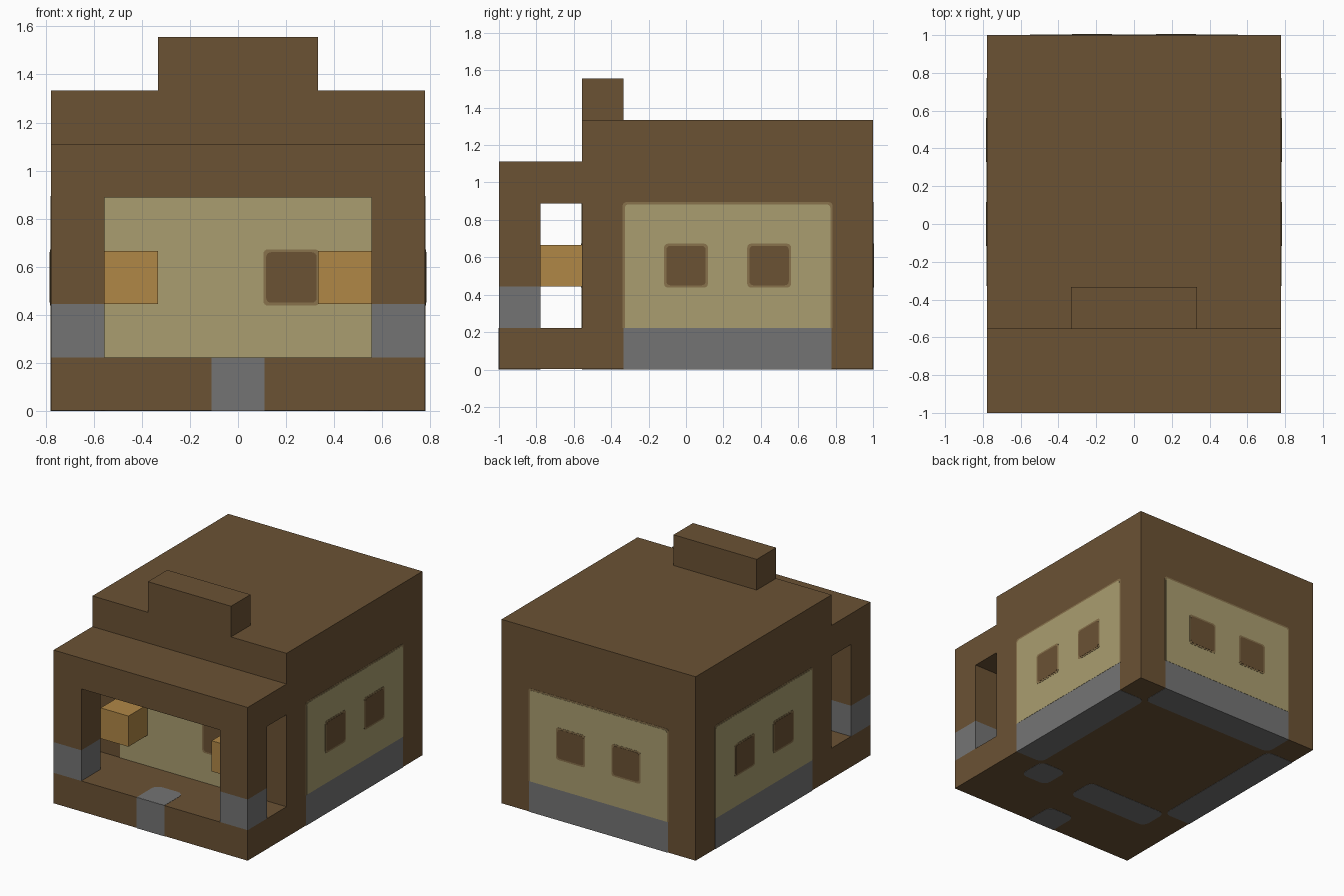
import bpy, bmesh, math

U = 2 / 9          # one building block
T = 0.0015         # thickness step of painted plates
ROUND = 0.02       # corner radius of painted panels
HALO = 0.006       # half width of the soft trim line

cube = bpy.data.objects.get("Cube")
if cube:
    bpy.data.objects.remove(cube, do_unlink=True)


def material(name, rgb):
    lin = [((c / 255 + 0.055) / 1.055) ** 2.4 for c in rgb] + [1]
    m = bpy.data.materials.new(name)
    m.use_nodes = True
    m.diffuse_color = lin
    bsdf = m.node_tree.nodes["Principled BSDF"]
    bsdf.inputs["Base Color"].default_value = lin
    bsdf.inputs["Roughness"].default_value = 0.9
    return m


WOOD = material("dark wood", (107, 82, 52))
PLASTER = material("pale plaster", (170, 158, 112))
STONE = material("grey stone", (116, 116, 116))
ORANGE = material("orange wood", (176, 135, 70))
TRIM = material("olive trim", (136, 114, 76))


def finish(name, bm, mat):
    bmesh.ops.recalc_face_normals(bm, faces=bm.faces)
    mesh = bpy.data.meshes.new(name)
    bm.to_mesh(mesh)
    bm.free()
    mesh.materials.append(mat)
    bpy.context.collection.objects.link(bpy.data.objects.new(name, mesh))


def box(name, xs, ys, zs, mat):
    """Box from ranges in blocks."""
    bm = bmesh.new()
    bmesh.ops.create_cube(bm, size=1)
    for v in bm.verts:
        for i, (lo, hi) in enumerate((xs, ys, zs)):
            v.co[i] = (hi if v.co[i] > 0 else lo) * U
        v.co.z = max(v.co.z, T)
    finish(name, bm, mat)


def plate(name, axis, sign, at, us, vs, mat, layer=1, grow=(0, 0, 0, 0), corners="", radius=ROUND):
    """Thin plate on a wall. Corners to round: a low/low, b high/low, c high/high, d low/high."""
    u0, u1 = us[0] * U - grow[0], us[1] * U + grow[1]
    v0, v1 = vs[0] * U - grow[2], vs[1] * U + grow[3]
    outline = []
    for k, (letter, u, v) in enumerate(zip("abcd", (u0, u1, u1, u0), (v0, v0, v1, v1))):
        r = radius if letter in corners else 0
        cu = u + r * (1 if u == u0 else -1)
        cv = v + r * (1 if v == v0 else -1)
        for s in range(5 if r else 1):
            a = math.pi * (1 + k / 2 + s / 8)
            outline.append((cu + r * math.cos(a), cv + r * math.sin(a)))
    bm = bmesh.new()
    loops = []
    for w in (at * U, at * U + sign * layer * T):
        ring = []
        for u, v in outline:
            co = [u, v]
            co.insert(axis, w + (T if axis == 2 and at == 0 else 0))
            ring.append(bm.verts.new(co))
        loops.append(ring)
        bm.faces.new(ring)
    n = len(outline)
    for i in range(n):
        j = (i + 1) % n
        bm.faces.new((loops[0][i], loops[0][j], loops[1][j], loops[1][i]))
    finish(name, bm, mat)


def window(name, axis, sign, at, us):
    g, s = (HALO,) * 4, (-HALO,) * 4
    plate(name + "_trim", axis, sign, at, us, (2, 3), TRIM, 3, g, "abcd")
    plate(name, axis, sign, at, us, (2, 3), WOOD, 4, s, "abcd")


def wall(name, axis, sign, at, us, windows):
    """Plaster panel with two windows above a stone footing."""
    plate(name + "_footing", axis, sign, at, us, (0, 1), STONE)
    plate(name + "_trim", axis, sign, at, us, (1, 4), TRIM, 1, (HALO, HALO, 0, HALO), "cd")
    plate(name + "_panel", axis, sign, at, us, (1, 4), PLASTER, 2, (-HALO, -HALO, 0, -HALO), "cd")
    for i, w in enumerate(windows):
        window(f"{name}_window_{i + 1}", axis, sign, at, (w, w + 1))


# Main building, porch slabs and raised sign board
box("main_building", (-3.5, 3.5), (-2.5, 4.5), (0, 6), WOOD)
box("porch_floor", (-3.5, 3.5), (-4.5, -2.5), (0, 1), WOOD)
box("porch_roof", (-3.5, 3.5), (-4.5, -2.5), (4, 5), WOOD)
box("roof_sign_board", (-1.5, 1.5), (-2.5, -1.5), (6, 7), WOOD)

# Porch posts on stone bases, with a hanging block beside each
for side, s in (("left", 1), ("right", -1)):
    post = sorted((2.5 * s, 3.5 * s))
    inner = sorted((1.5 * s, 2.5 * s))
    box(side + "_post_base", post, (-4.5, -3.5), (1, 2), STONE)
    box(side + "_post", post, (-4.5, -3.5), (2, 4), WOOD)
    box(side + "_wall_block", inner, (-3.5, -2.5), (2, 3), ORANGE)
    wall(side + "_wall", 0, s, 3.5 * s, (-1.5, 3.5), (-0.5, 1.5))
    plate(side + "_underside_stone", 2, -1, 0, post, (-1.5, 3.5), STONE,
          corners="ad" if s > 0 else "bc", radius=0.05)

# Back wall
wall("back_wall", 1, 1, 4.5, (-2.5, 2.5), (-1.5, 0.5))
plate("back_underside_stone", 2, -1, 0, (-2.5, 2.5), (3.5, 4.5), STONE, corners="ab", radius=0.05)

# Front wall inside the porch
plate("front_wall_panel", 1, -1, -2.5, (-2.5, 2.5), (1, 4), PLASTER, 2)
window("front_window", 1, -1, -2.5, (0.5, 1.5))
plate("front_underside_stone", 2, -1, 0, (-2.5, 0.5), (-2.5, -1.5), STONE, corners="abcd", radius=0.05)
plate("front_underside_corner_stone", 2, -1, 0, (1.5, 2.5), (-2.5, -1.5), STONE, corners="abcd", radius=0.05)

# Stone doorstep
plate("doorstep_front", 1, -1, -4.5, (-0.5, 0.5), (0, 1), STONE)
plate("doorstep_top", 2, 1, 1, (-0.5, 0.5), (-4.5, -3.5), STONE, corners="cd", radius=0.05)
plate("doorstep_underside", 2, -1, 0, (-0.5, 0.5), (-4.5, -3.5), STONE, corners="cd", radius=0.05)
